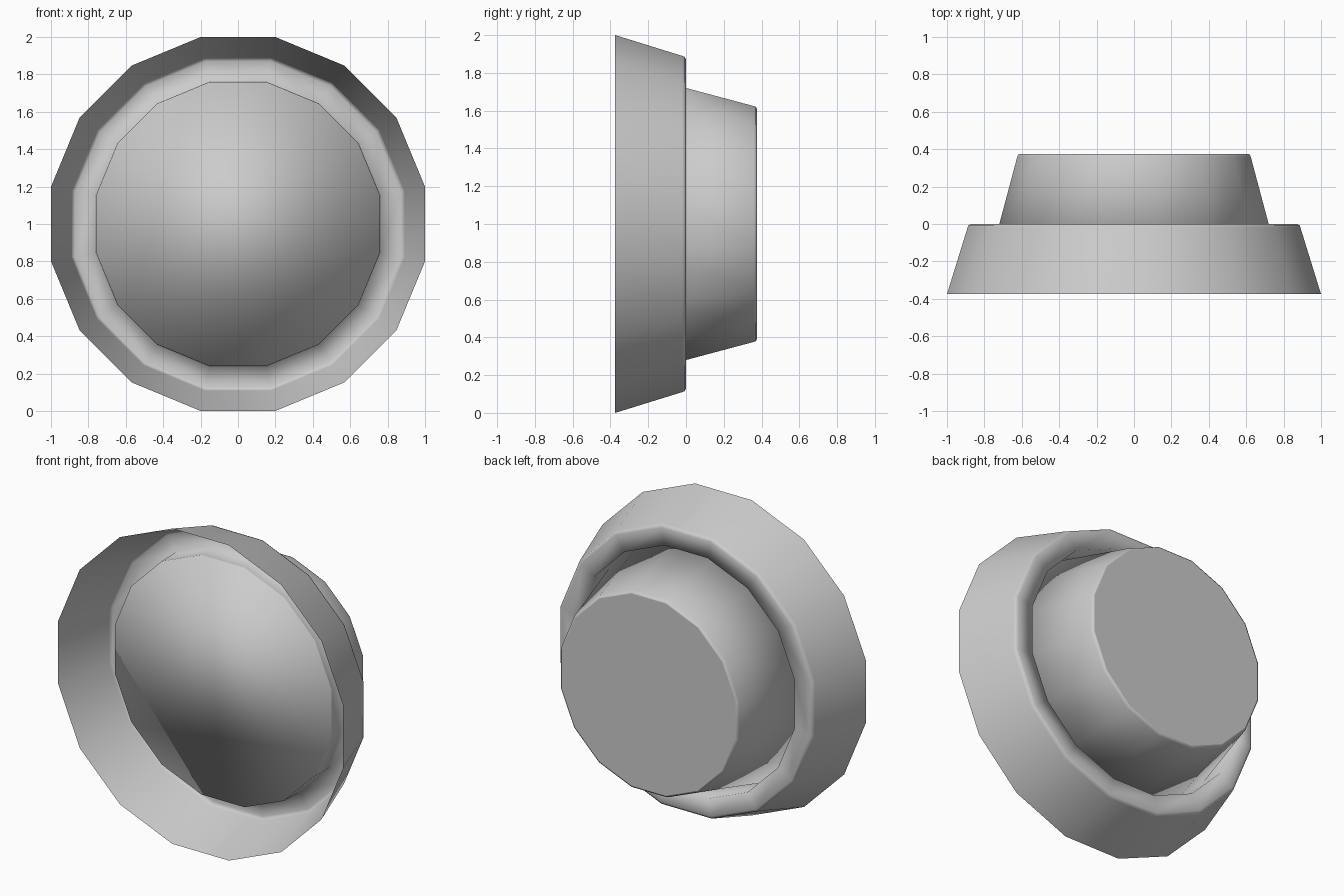
import bpy, bmesh, math

if "Cube" in bpy.data.objects:
    bpy.data.objects.remove(bpy.data.objects["Cube"])

SIDES = 16


def lathe(name, profile, cap_start=False, cap_end=False):
    """Sweep (flat radius, y) points round the y axis as a 16-sided form."""
    bm = bmesh.new()
    rings = []
    for r, y in profile:
        rad = r / math.cos(math.pi / SIDES)
        ring = []
        for i in range(SIDES):
            a = 2 * math.pi * (i + 0.5) / SIDES
            ring.append(bm.verts.new((rad * math.cos(a), y, 1 + rad * math.sin(a))))
        rings.append(ring)
    for lo, hi in zip(rings, rings[1:]):
        for i in range(SIDES):
            j = (i + 1) % SIDES
            bm.faces.new((lo[j], lo[i], hi[i], hi[j])).smooth = True
    if cap_start:
        bm.faces.new(rings[0]).smooth = True
    if cap_end:
        bm.faces.new(rings[-1][::-1]).smooth = False
    mesh = bpy.data.meshes.new(name)
    bm.to_mesh(mesh)
    bm.free()
    obj = bpy.data.objects.new(name, mesh)
    bpy.context.collection.objects.link(obj)
    return obj


# Open front hood: tapered wall, rounded shoulder, flat ring, groove wall
lathe("outer_hood", [(1.0, -0.375), (0.89, -0.02), (0.885, -0.006),
                     (0.87, 0.0), (0.763, 0.0), (0.76, -0.15)])

# Tapered body behind, with the front lens disc and the bevelled flat back
lathe("lens_body", [(0.76, -0.15), (0.624, 0.36), (0.62, 0.37), (0.61, 0.375)],
      cap_start=True, cap_end=True)
